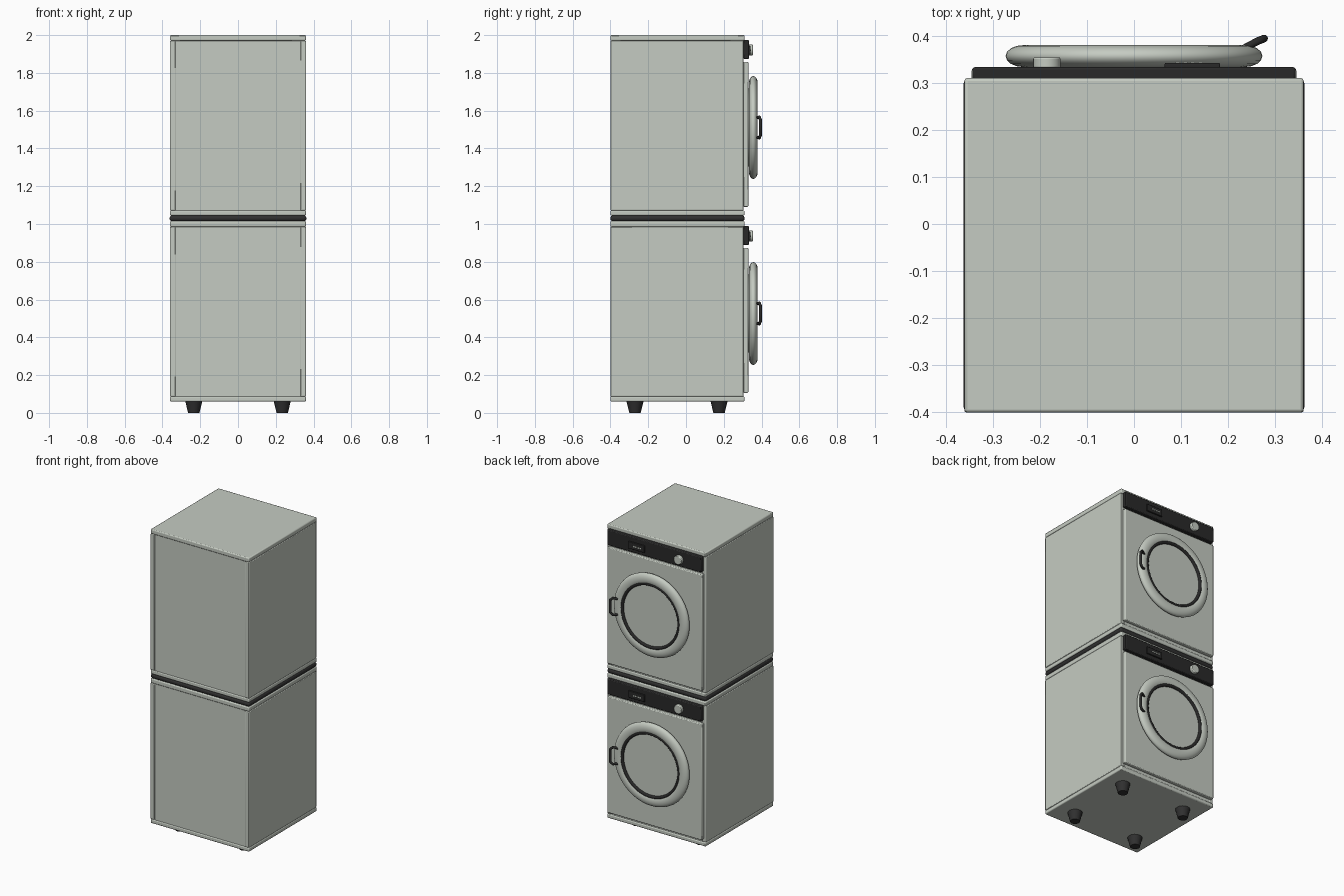
import bpy
import math
from mathutils import Vector

old = bpy.data.objects.get("Cube")
if old:
    bpy.data.objects.remove(old, do_unlink=True)


def material(name, r, g, b):
    m = bpy.data.materials.new(name)
    m.use_nodes = True
    m.diffuse_color = (r, g, b, 1)
    m.node_tree.nodes["Principled BSDF"].inputs["Base Color"].default_value = (r, g, b, 1)
    return m


ENAMEL = material("pale grey enamel", 0.56, 0.60, 0.54)
BLACK = material("black plastic", 0.022, 0.022, 0.022)
RUBBER = material("dark rubber", 0.03, 0.03, 0.03)


def finish(obj, name, mat, bevel=0, segments=2):
    obj.name = name
    obj.data.materials.append(mat)
    if bevel:
        mod = obj.modifiers.new("Rounded edges", "BEVEL")
        mod.width, mod.segments = bevel, segments
    bpy.ops.object.shade_smooth_by_angle(angle=math.radians(35))
    return obj


def box(name, mat, x, y, z, bevel=0, segments=2):
    """Box from its (low, high) limits on each axis."""
    lims = (x, y, z)
    bpy.ops.mesh.primitive_cube_add(size=1, location=[(a + b) / 2 for a, b in lims])
    obj = bpy.context.object
    obj.scale = [b - a for a, b in lims]
    bpy.ops.object.transform_apply(location=False, rotation=False, scale=True)
    return finish(obj, name, mat, bevel, segments)


def disc(name, mat, x, z, radius, y0, y1, bevel=0):
    """Cylinder lying along y."""
    bpy.ops.mesh.primitive_cylinder_add(vertices=48, radius=radius, depth=y1 - y0,
                                        location=(x, (y0 + y1) / 2, z),
                                        rotation=(math.pi / 2, 0, 0))
    return finish(bpy.context.object, name, mat, bevel)


def ring(name, mat, z, y, major, minor, squash=1):
    """Torus facing along y, flattened by squash."""
    bpy.ops.mesh.primitive_torus_add(major_segments=64, minor_segments=16,
                                     major_radius=major, minor_radius=minor,
                                     location=(0, y, z), rotation=(math.pi / 2, 0, 0))
    obj = bpy.context.object
    obj.scale.z = squash
    return finish(obj, name, mat)


def door_handle(name, z):
    """Bent rod with both ends rooted in the door rim."""
    path = [(0.232, 0.372, -0.05), (0.262, 0.388, -0.056), (0.277, 0.394, -0.042),
            (0.277, 0.394, 0.042), (0.262, 0.388, 0.056), (0.232, 0.372, 0.05)]
    curve = bpy.data.curves.new(name, "CURVE")
    curve.dimensions = "3D"
    curve.bevel_depth, curve.bevel_resolution = 0.008, 3
    curve.use_fill_caps = True
    spline = curve.splines.new("POLY")
    spline.points.add(len(path) - 1)
    for point, co in zip(spline.points, path):
        point.co = (*(Vector(co) + Vector((0, 0, z))), 1)
    curve.materials.append(BLACK)
    bpy.context.collection.objects.link(bpy.data.objects.new(name, curve))


def machine(prefix, z):
    """One appliance whose lowest plate starts at height z."""
    W, BACK, FRONT = 0.36, -0.40, 0.31
    low, high = z + 0.027, z + 0.925

    # cabinet: plates, side walls, recessed back and front bulkhead
    box(prefix + "_base_plate", ENAMEL, (-W, W), (BACK, FRONT), (z, low), 0.006)
    box(prefix + "_top_plate", ENAMEL, (-W, W), (BACK, FRONT), (high, z + 0.955), 0.006)
    for side, x in (("right", (-W, -0.33)), ("left", (0.33, W))):
        box(f"{prefix}_{side}_wall", ENAMEL, x, (BACK, 0.305), (low, high), 0.004)
    box(prefix + "_back_panel", ENAMEL, (-0.33, 0.33), (BACK + 0.004, -0.38), (low, high))
    box(prefix + "_bulkhead", ENAMEL, (-0.33, 0.33), (0.28, 0.303), (low, high))

    # front and control panels
    box(prefix + "_front_panel", ENAMEL, (-0.345, 0.345), (0.303, 0.33),
        (z + 0.046, z + 0.813), 0.005)
    box(prefix + "_control_panel", BLACK, (-0.343, 0.343), (0.303, 0.333),
        (z + 0.829, z + 0.93), 0.005)

    # controls
    mid = z + 0.876
    box(prefix + "_display", BLACK, (0.065, 0.183), (0.33, 0.342), (mid - 0.023, mid + 0.023), 0.003)
    for i in range(4):
        x = 0.088 + i * 0.016
        box(f"{prefix}_display_segment_{i + 1}", ENAMEL, (x, x + 0.01), (0.34, 0.344),
            (mid - 0.004, mid + 0.004))
    disc(prefix + "_knob", ENAMEL, -0.185, mid, 0.029, 0.33, 0.354, 0.004)

    # round door
    door = z + 0.466
    ring(prefix + "_door_rim", ENAMEL, door, 0.3565, 0.235, 0.0375, 0.62)
    ring(prefix + "_door_seal", BLACK, door, 0.368, 0.207, 0.01)
    disc(prefix + "_door_window", ENAMEL, 0, door, 0.207, 0.325, 0.366)
    door_handle(prefix + "_door_handle", door)


machine("lower", 0.06)
machine("upper", 1.045)

# dark joining strip between the two machines
box("stacking_strip", RUBBER, (-0.362, 0.362), (-0.40, 0.31), (1.015, 1.045), 0.013, 4)

# tapered feet
for row, y in (("back", -0.27), ("front", 0.175)):
    for side, x in (("right", -0.234), ("left", 0.234)):
        bpy.ops.mesh.primitive_cone_add(vertices=16, radius1=0.03, radius2=0.046,
                                        depth=0.065, location=(x, y, 0.0325))
        finish(bpy.context.object, f"{row}_{side}_foot", RUBBER)
